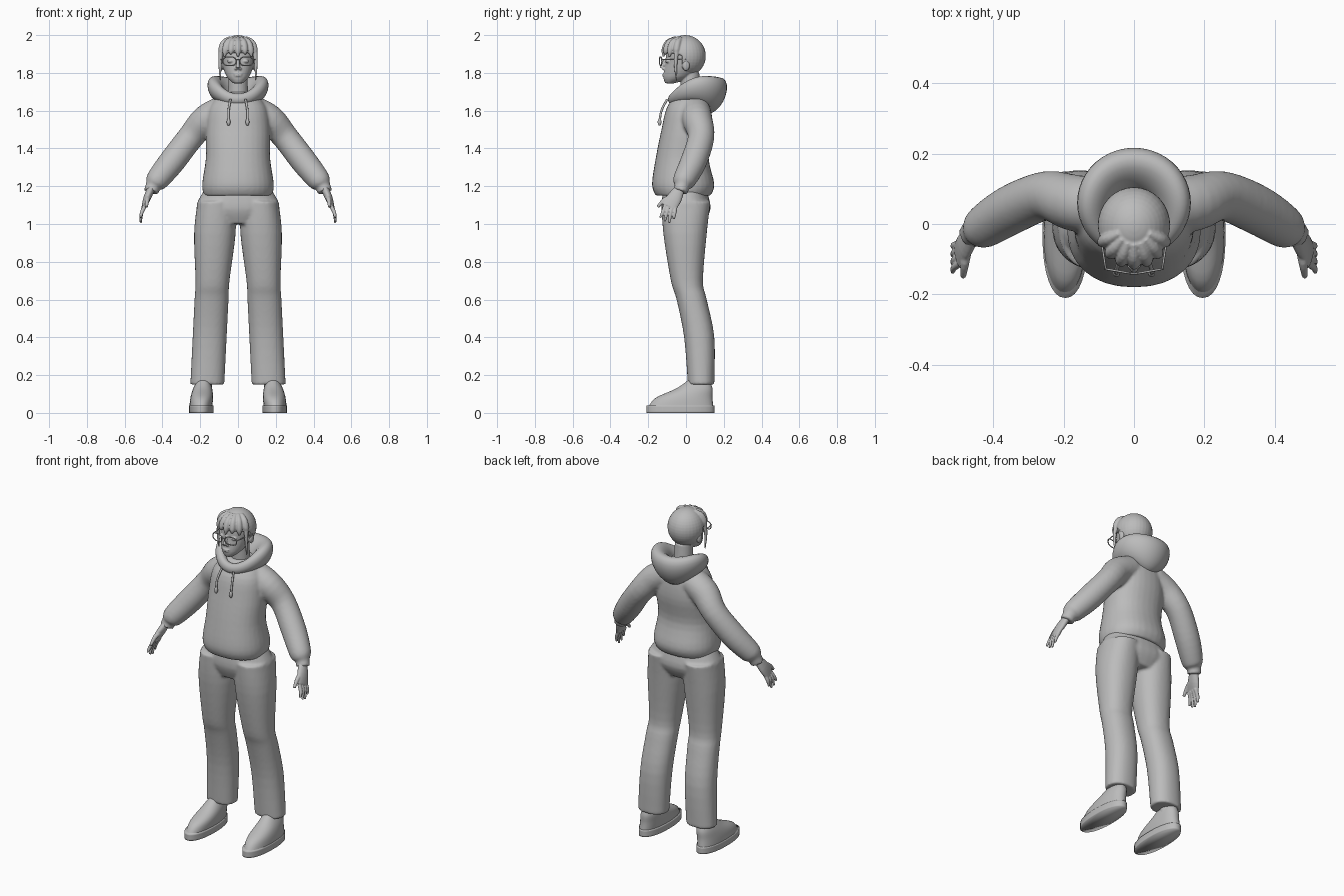
import bpy, bmesh, math
from mathutils import Vector, Matrix

cube = bpy.data.objects.get("Cube")
if cube:
    bpy.data.objects.remove(cube, do_unlink=True)

GREY = (0.5, 0.5, 0.5, 1)
clay = bpy.data.materials.new("plain_grey")
clay.use_nodes = True
clay.diffuse_color = GREY
clay.node_tree.nodes["Principled BSDF"].inputs["Base Color"].default_value = GREY

SIDES = {"left": 1, "right": -1}


def resample(rows, steps=4):
    """Smooth Catmull-Rom interpolation between equal-length rows."""
    result = []
    last = len(rows) - 1
    for i in range(last):
        before, start, end, after = rows[max(i - 1, 0)], rows[i], rows[i + 1], rows[min(i + 2, last)]
        for j in range(steps):
            t = j / steps
            row = []
            for a, b, c, d in zip(before, start, end, after):
                slope_in, slope_out = (c - a) / 2, (d - b) / 2
                bend = 3 * (c - b) - 2 * slope_in - slope_out
                twist = 2 * (b - c) + slope_in + slope_out
                row.append(b + t * (slope_in + t * (bend + t * twist)))
            result.append(row)
    return result + [list(rows[last])]


def rounded(value, power):
    return math.copysign(abs(value) ** power, value)


def circle_angles(count):
    return [math.tau * i / count for i in range(count)]


def loft(bm, rings, sides, closed=False, power=1):
    """Skin a list of (centre, axis u, axis v) ellipses."""
    loops = []
    for centre, u, v in rings:
        loops.append([bm.verts.new(centre + u * rounded(math.cos(a), power) + v * rounded(math.sin(a), power))
                      for a in circle_angles(sides)])
    pairs = list(zip(loops, loops[1:]))
    if closed:
        pairs.append((loops[-1], loops[0]))
    else:
        bm.faces.new(loops[0])
        bm.faces.new(loops[-1])
    for lower, upper in pairs:
        for i in range(sides):
            j = (i + 1) % sides
            bm.faces.new((lower[i], lower[j], upper[j], upper[i]))


def stack(bm, rows, x=0, lean=0, power=1):
    """Horizontal ellipses from rows of (height, front, back, half width)."""
    rings = []
    for z, front, back, width in resample(rows):
        centre = Vector((x + lean * z, (front + back) / 2, z))
        rings.append((centre, Vector((width, 0, 0)), Vector((0, (back - front) / 2, 0))))
    loft(bm, rings, 32, power=power)


def tube(bm, points, side=1, sides=12, closed=False):
    """Tube along points of (x, y, z, radius), or with a second radius for a flat one."""
    points = points if closed else resample(points)
    centres = [Vector((p[0] * side, p[1], p[2])) for p in points]
    last = len(points) - 1
    span = (centres[last] - centres[0]).normalized()
    runs_deep = abs(span.y) > 0.9 and not closed
    reference = Vector((0, 0, 1)) if runs_deep else Vector((0, 1, 0))
    rings = []
    for i, point in enumerate(points):
        behind = centres[i - 1] if closed else centres[max(i - 1, 0)]
        ahead = centres[(i + 1) % len(points)] if closed else centres[min(i + 1, last)]
        tangent = (ahead - behind).normalized()
        u = tangent.cross(reference).normalized()
        rings.append((centres[i], u * point[3], tangent.cross(u) * point[-1]))
    loft(bm, rings, sides, closed)


def ball(bm, centre, size):
    matrix = Matrix.Translation(centre) @ Matrix.Diagonal((*size, 1))
    return bmesh.ops.create_uvsphere(bm, u_segments=32, v_segments=20, radius=1, matrix=matrix)["verts"]


def finish(name, bm, voxel=0, relax=3):
    """Make the object; a voxel size fuses overlapping pieces into one skin."""
    bmesh.ops.recalc_face_normals(bm, faces=bm.faces)
    for face in bm.faces:
        face.smooth = True
    mesh = bpy.data.meshes.new(name)
    bm.to_mesh(mesh)
    bm.free()
    mesh.materials.append(clay)
    part = bpy.data.objects.new(name, mesh)
    bpy.context.collection.objects.link(part)
    if voxel:
        fuse = part.modifiers.new("fuse", 'REMESH')
        fuse.mode, fuse.voxel_size, fuse.use_smooth_shade = 'VOXEL', voxel, True
        soften = part.modifiers.new("soften", 'SMOOTH')
        soften.factor, soften.iterations = 0.5, relax


# hoodie: body and both sleeves fused, sleeves gathered at the cuffs
bm = bmesh.new()
stack(bm, [(1.15, -.16, .13, .18), (1.21, -.18, .15, .19), (1.35, -.16, .12, .17),
           (1.5, -.13, .14, .17), (1.62, -.1, .13, .15), (1.7, -.04, .1, .08)], power=.9)
for side in SIDES.values():
    tube(bm, [(.08, .05, 1.6, .08), (.17, .06, 1.55, .08), (.25, .08, 1.46, .07), (.35, .04, 1.33, .07),
              (.43, -.01, 1.23, .06), (.45, -.02, 1.2, .04), (.46, -.03, 1.17, .04)], side, 24)
finish("hoodie_body", bm, .009)

# hood: padded ring that deepens and leans out towards the back
bm = bmesh.new()
rings = []
for angle in circle_angles(48):
    across, ahead = math.sin(angle), -math.cos(angle)
    depth = (1 + ahead) / 2
    outward = Vector((across, ahead, 0))
    centre = Vector((.115 * across, .04 + .11 * ahead, 1.66 + .02 * depth + .04 * across ** 2))
    height = Vector((0, 0, .03 + .065 * depth))
    rings.append((centre, outward * (.025 + .035 * depth), height + outward * .03 * depth))
loft(bm, rings, 20, closed=True)
finish("hood", bm)

# trousers: pelvis and wide legs fused
bm = bmesh.new()
stack(bm, [(1.18, -.12, .11, .18), (1.08, -.13, .13, .22), (1, -.1, .09, .13)], power=.9)
for side in SIDES.values():
    stack(bm, [(1.12, -.13, .13, .1), (.95, -.12, .11, .11), (.7, -.08, .09, .09), (.6, -.05, .11, .09),
               (.4, -.01, .15, .09), (.15, .01, .15, .09)], .17 * side, -.05 * side, power=.9)
finish("trousers", bm, .009)

for label, side in SIDES.items():
    # drawstring with a knotted end
    bm = bmesh.new()
    tube(bm, [(.04, -.1, 1.66, .006), (.05, -.13, 1.6, .006), (.05, -.14, 1.54, .006)], side)
    ball(bm, (.05 * side, -.14, 1.54), (.01, .01, .02))
    finish(label + "_drawstring", bm)

    # slip-on shoe with a thick sole
    bm = bmesh.new()
    stack(bm, [(0, -.21, .15, .065), (.04, -.21, .15, .065)], .195 * side, power=.9)
    finish(label + "_shoe_sole", bm)
    bm = bmesh.new()
    stack(bm, [(.03, -.2, .145, .06), (.08, -.16, .14, .06), (.13, -.05, .14, .05), (.18, .02, .12, .03)],
          .2 * side, -.1 * side, power=.9)
    finish(label + "_shoe_upper", bm)

    # ankle inside the trouser hem
    bm = bmesh.new()
    tube(bm, [(.18, .07, .1, .04), (.17, .08, .25, .04)], side, 20)
    finish(label + "_ankle", bm)

    # hand: palm, four hanging fingers and a thumb fused
    bm = bmesh.new()
    tube(bm, [(.45, -.02, 1.21, .02, .02), (.48, -.06, 1.14, .02, .04), (.5, -.09, 1.09, .01, .04)], side, 20)
    for finger in range(4):
        knuckle = -.055 - .018 * finger
        spread = .01 + .006 * finger
        tip_height = 1 + .02 * abs(finger - 1.3)
        tube(bm, [(.49, knuckle, 1.1, .011), (.51, knuckle - spread / 2, 1.06, .01),
                  (.515, knuckle - spread, tip_height, .006)], side)
    tube(bm, [(.47, -.05, 1.15, .015), (.48, -.11, 1.13, .013), (.485, -.15, 1.09, .008)], side)
    finish(label + "_hand", bm, .0035, 2)

# head: skull, neck, nose, lips, eyes and ears fused
bm = bmesh.new()
stack(bm, [(1.745, -.11, -.06, .025), (1.78, -.12, .03, .06), (1.85, -.11, .09, .085),
           (1.92, -.1, .09, .09), (1.97, -.06, .06, .05)])
tube(bm, [(0, .03, 1.62, .055), (0, .02, 1.8, .05)], sides=24)
tube(bm, [(0, -.11, 1.87, .007), (0, -.13, 1.825, .012)])
ball(bm, (0, -.115, 1.793), (.024, .01, .005))
ball(bm, (0, -.115, 1.784), (.02, .01, .005))
for side in SIDES.values():
    ball(bm, (.011 * side, -.118, 1.822), (.009, .01, .007))
    ball(bm, (.04 * side, -.097, 1.862), (.018, .012, .009))
    ball(bm, (.09 * side, 0, 1.84), (.012, .02, .03))
finish("head", bm, .004)

# short hair: cap opened below the brow, fringe locks, strands before the ears
bm = bmesh.new()
BROW = 1.9
for vert in ball(bm, (0, -.005, 1.89), (.103, .11, .11)):
    if vert.co.z < BROW:
        vert.co.y = max(vert.co.y, -.02)
for lock in range(-3, 4):
    angle = lock * .38
    lift = .012 * (lock % 2)
    tiers = [(.05, 1.985, .01), (.09, 1.96, .017), (.108, 1.92, .017), (.115, 1.885 + lift, .004)]
    tube(bm, [(.9 * reach * math.sin(angle), -reach * math.cos(angle) - .005, z, radius)
              for reach, z, radius in tiers])
for side in SIDES.values():
    tube(bm, [(.09, -.05, 1.92, .014), (.095, -.055, 1.84, .009), (.093, -.05, 1.76, .004)], side)
finish("hair", bm, .004, 2)

# glasses: two rounded rims, temples and a bridge
bm = bmesh.new()
WIRE = .003
for side in SIDES.values():
    rim = []
    for angle in circle_angles(28):
        across, up = rounded(math.cos(angle), .7), rounded(math.sin(angle), .7)
        rim.append((.045 + .034 * across, -.134 + .006 * across, 1.862 + .023 * up, WIRE))
    tube(bm, rim, side, closed=True)
    tube(bm, [(.08, -.13, 1.87, WIRE), (.1, 0, 1.87, WIRE)], side)
tube(bm, [(-.012, -.14, 1.87, WIRE), (.012, -.14, 1.87, WIRE)])
finish("glasses", bm)
